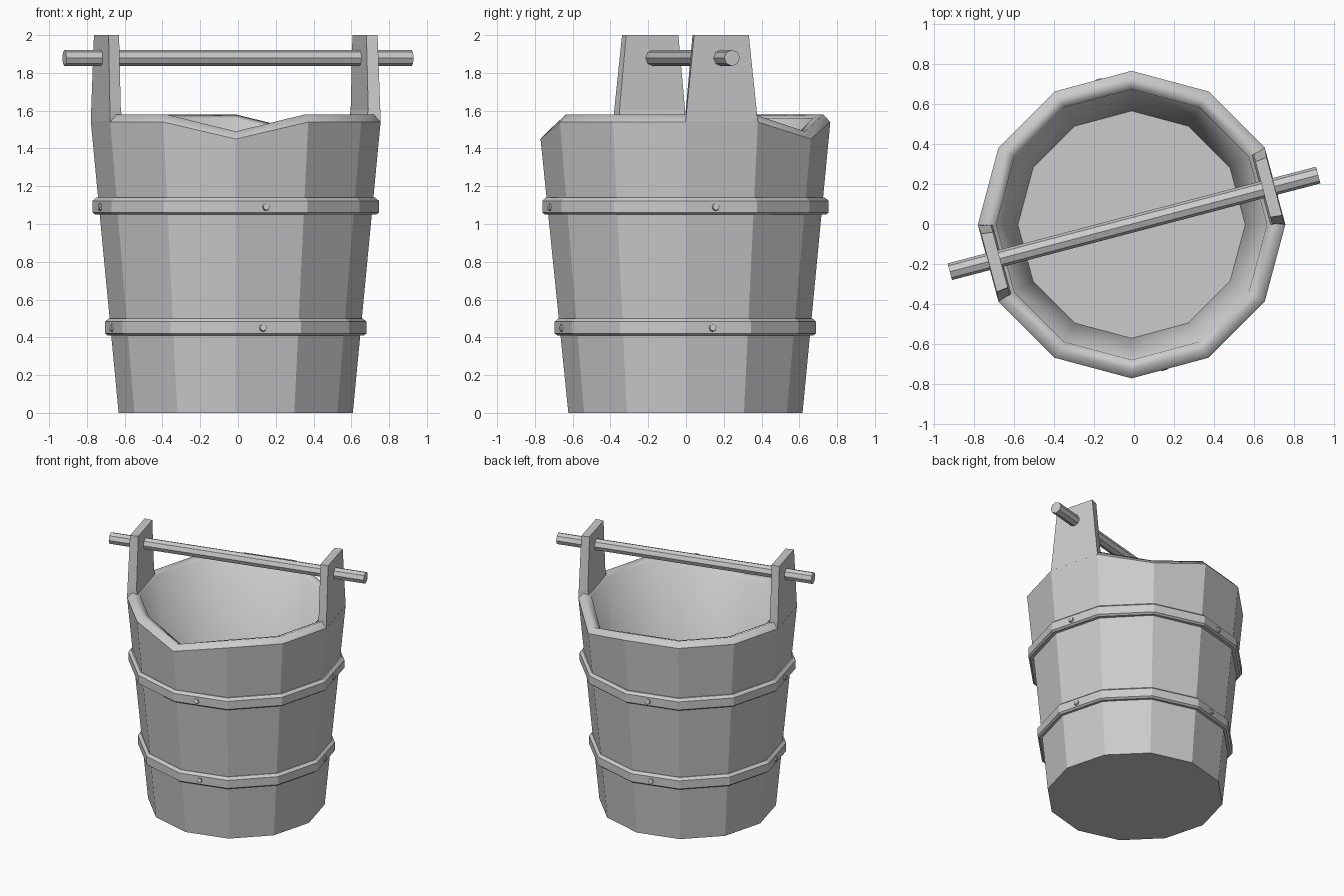
import bpy, bmesh, math
from mathutils import Matrix, Vector

if "Cube" in bpy.data.objects:
    bpy.data.objects.remove(bpy.data.objects["Cube"])

N = 12                                  # staves round the bucket
CENTER = Vector((-0.012, -0.003, 0))    # bucket axis
CHIPPED = (2, 9)                        # worn rim corners (60 and 270 degrees)


def finish(name, bm):
    bmesh.ops.recalc_face_normals(bm, faces=bm.faces)
    mesh = bpy.data.meshes.new(name)
    bm.to_mesh(mesh)
    bm.free()
    obj = bpy.data.objects.new(name, mesh)
    bpy.context.collection.objects.link(obj)
    return obj


def rings(bm, profile, dip=lambda ring, i: 0):
    return [[bm.verts.new(CENTER + Vector((r * math.cos(math.tau * i / N),
                                           r * math.sin(math.tau * i / N),
                                           z + dip(k, i))))
             for i in range(N)] for k, (r, z) in enumerate(profile)]


def bridge(bm, a, b, smooth=False):
    for i in range(N):
        j = (i + 1) % N
        bm.faces.new((a[i], a[j], b[j], b[i])).smooth = smooth


# Bucket body: outer wall, rounded rim, inner wall and floor
bm = bmesh.new()
profile = [(0.62, 0), (0.767, 1.54), (0.73, 1.58), (0.675, 1.56), (0.567, 0.2)]
loops = rings(bm, profile, lambda k, i: -0.09 if k in (1, 2, 3) and i in CHIPPED else 0)
for k in range(len(loops) - 1):
    bridge(bm, loops[k], loops[k + 1], smooth=k > 0)
bm.faces.new(loops[0])
bm.faces.new(loops[-1])
finish("bucket_body", bm)

# Chamfered hoops and their rivets
for label, r, z in (("lower", 0.692, 0.455), ("upper", 0.758, 1.095)):
    bm = bmesh.new()
    loops = rings(bm, [(r - 0.045, z - 0.045), (r - 0.014, z - 0.045), (r, z - 0.034),
                       (r, z + 0.028), (r - 0.02, z + 0.045), (r - 0.045, z + 0.045)])
    for k in range(len(loops)):
        bridge(bm, loops[k], loops[(k + 1) % len(loops)])
    finish(label + "_hoop", bm)

    bm = bmesh.new()
    for q in range(4):
        place = (Matrix.Translation(CENTER)
                 @ Matrix.Rotation(math.radians(15 + 90 * q), 4, 'Z')
                 @ Matrix.Translation((r * math.cos(math.pi / N), -0.03, z - 0.005))
                 @ Matrix.Rotation(math.radians(80), 4, 'Y'))
        bmesh.ops.create_cone(bm, cap_ends=True, segments=8, radius1=0.022,
                              radius2=0.018, depth=0.02, matrix=place)
    finish(label + "_hoop_rivets", bm)

# Two tapered handle posts rising from opposite staves
for label, angle in (("right", 15), ("left", 195)):
    bm = bmesh.new()
    sections = []
    for z, outer, inner, half_out, half_in in ((1.5, 0.735, 0.655, 0.196, 0.175),
                                               (1.545, 0.741, 0.665, 0.198, 0.178),
                                               (1.6, 0.741, 0.678, 0.192, 0.18),
                                               (2.0, 0.737, 0.678, 0.15, 0.143)):
        sections.append([bm.verts.new(p) for p in ((outer, -half_out, z), (outer, half_out, z),
                                                   (inner, half_in, z), (inner, -half_in, z))])
    for a, b in zip(sections, sections[1:]):
        for i in range(4):
            j = (i + 1) % 4
            bm.faces.new((a[i], a[j], b[j], b[i]))
    bm.faces.new(sections[0])
    bm.faces.new(sections[-1])
    bm.transform(Matrix.Translation(CENTER) @ Matrix.Rotation(math.radians(angle), 4, 'Z'))
    finish(label + "_handle_post", bm)

# Carrying rod through both posts
bm = bmesh.new()
bmesh.ops.create_cone(bm, cap_ends=True, segments=8, radius1=0.043, radius2=0.043, depth=1.9,
                      matrix=Matrix.Translation((0, 0.003, 1.879))
                      @ Matrix.Rotation(math.radians(14.7), 4, 'Z')
                      @ Matrix.Rotation(math.pi / 2, 4, 'Y'))
finish("handle_rod", bm)
